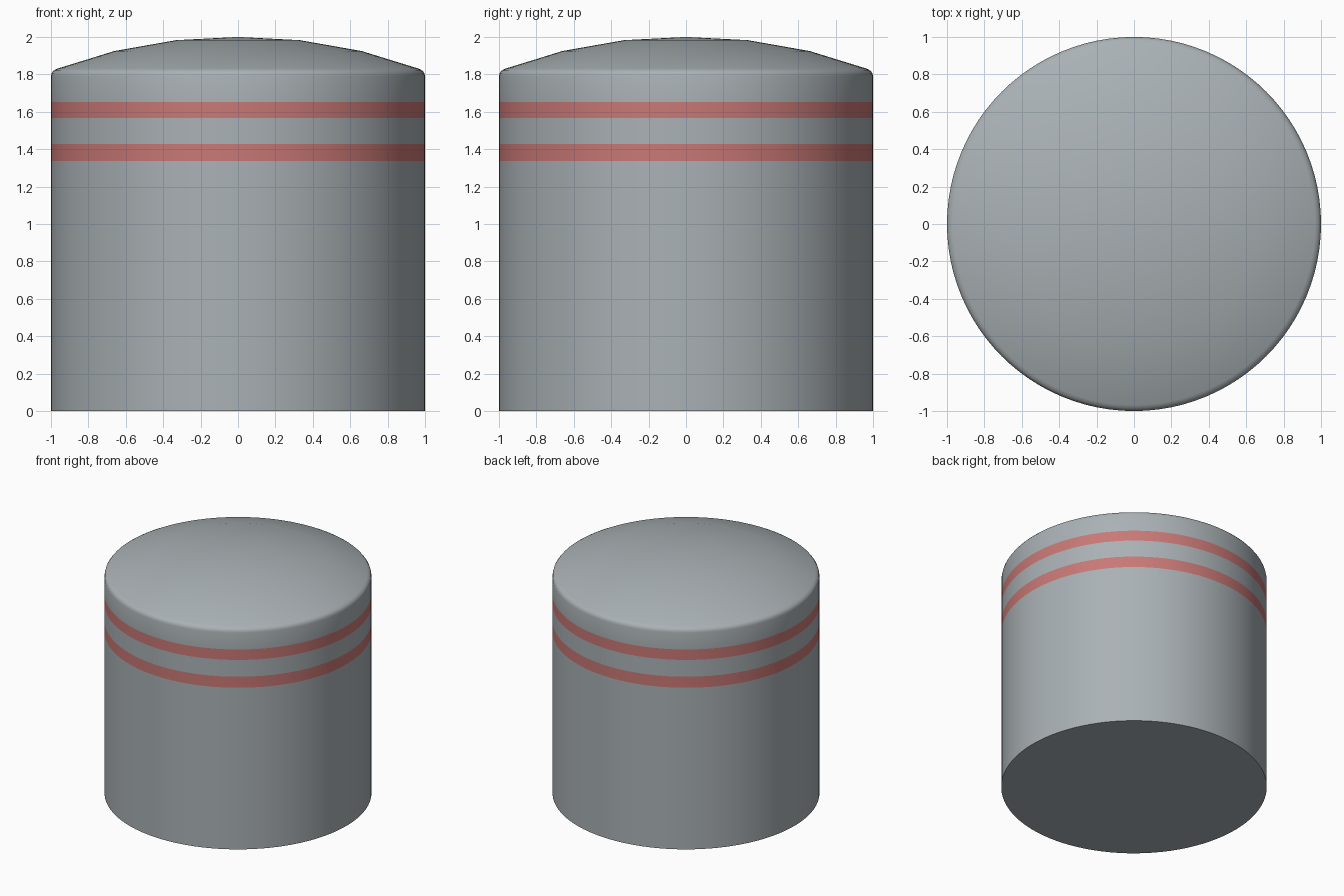
import bpy, bmesh, math

if "Cube" in bpy.data.objects:
    bpy.data.objects.remove(bpy.data.objects["Cube"])

SEGMENTS = 96


def material(name, rgb):
    m = bpy.data.materials.new(name)
    m.diffuse_color = (*rgb, 1.0)
    m.use_nodes = True
    m.node_tree.nodes["Principled BSDF"].inputs["Base Color"].default_value = m.diffuse_color
    return m


steel = material("steel grey", (0.40, 0.44, 0.46))
red = material("stripe red", (0.58, 0.19, 0.18))

# Tank outline: straight wall, rounded shoulder, shallow domed roof
profile = [(0, 0), (1, 0), (1, 1.336), (1, 1.427), (1, 1.566), (1, 1.652),
           (1, 1.79), (0.996, 1.807), (0.986, 1.82), (0.968, 1.83),
           (0.66, 1.925), (0.33, 1.983), (0, 2.0)]
stripes = [(1.336, 1.427), (1.566, 1.652)]

# Revolve the outline around the vertical axis
bm = bmesh.new()
points = [bm.verts.new((r, 0, z)) for r, z in profile]
edges = [bm.edges.new(pair) for pair in zip(points, points[1:])]
bmesh.ops.spin(bm, geom=points + edges, cent=(0, 0, 0), axis=(0, 0, 1),
               angle=math.tau, steps=SEGMENTS, use_merge=False)
bmesh.ops.remove_doubles(bm, verts=bm.verts, dist=1e-4)
bmesh.ops.recalc_face_normals(bm, faces=bm.faces)

# Painted stripes on the wall
for f in bm.faces:
    z = f.calc_center_median().z
    f.material_index = int(any(lo < z < hi for lo, hi in stripes))

mesh = bpy.data.meshes.new("tank")
bm.to_mesh(mesh)
bm.free()
mesh.materials.append(steel)
mesh.materials.append(red)
tank = bpy.data.objects.new("tank", mesh)
bpy.context.collection.objects.link(tank)

# Smooth wall and dome, sharp base rim
bpy.context.view_layer.objects.active = tank
tank.select_set(True)
bpy.ops.object.shade_smooth_by_angle(angle=math.radians(40))
